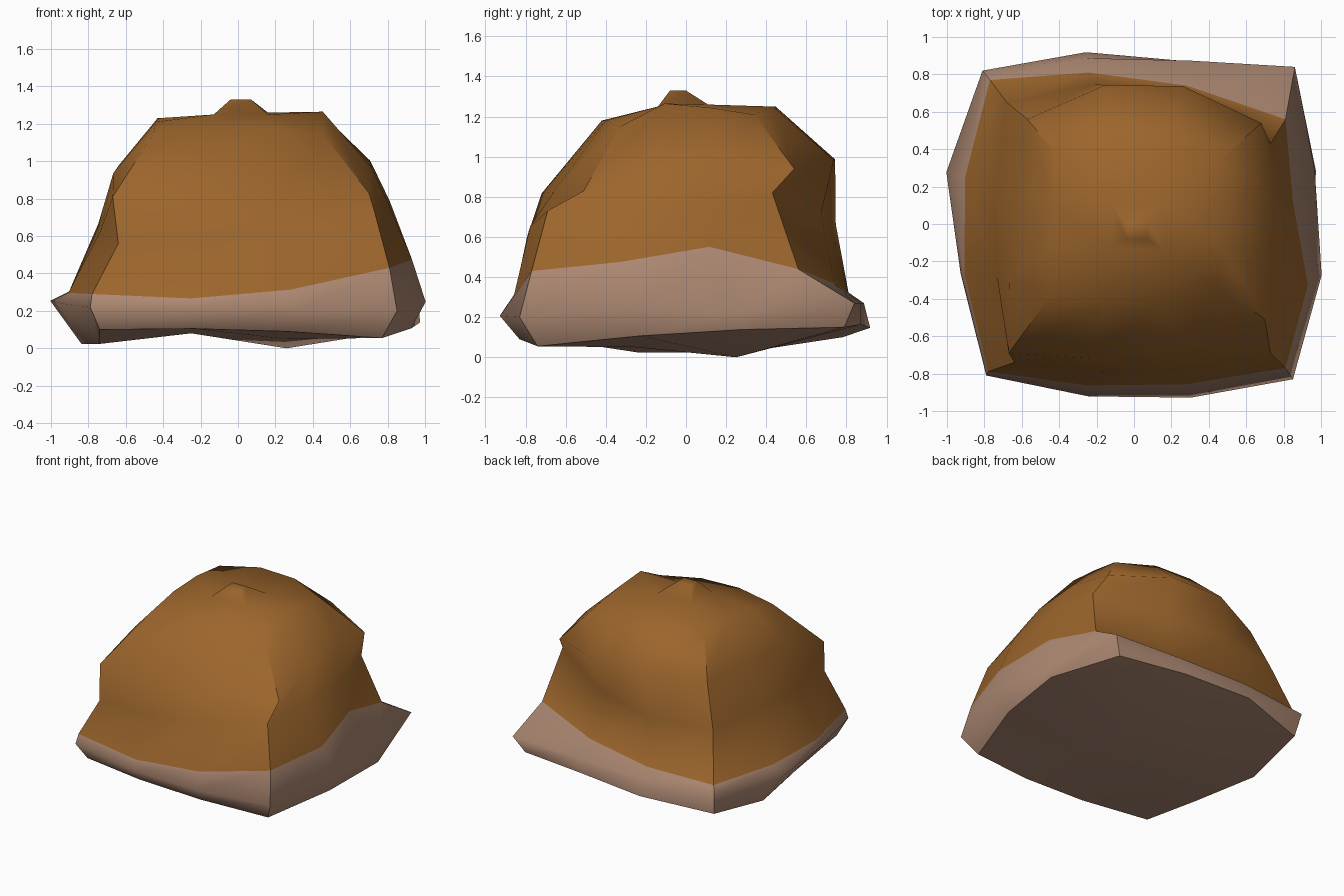
import bpy, bmesh, math
from mathutils import Vector

if "Cube" in bpy.data.objects:
    bpy.data.objects.remove(bpy.data.objects["Cube"])


def material(name, color):
    m = bpy.data.materials.new(name)
    m.diffuse_color = (*color, 1)
    m.use_nodes = True
    m.node_tree.nodes["Principled BSDF"].inputs["Base Color"].default_value = m.diffuse_color
    return m


brown = material("brown", (0.33, 0.13, 0.025))
tan = material("tan", (0.42, 0.25, 0.17))
OUT = [Vector(v) for v in ((0, -1, 0), (1, 0, 0), (0, 1, 0), (-1, 0, 0))]


def ring(bm, corners, bulges):
    """Squarish 12-point ring: each side gets two points pushed out and lifted.
    Bulge = out, lift, then optional unevenness of each between the two points."""
    verts = []
    for i in range(4):
        a, b = Vector(corners[i]), Vector(corners[(i + 1) % 4])
        out, lift, d_out, d_lift = (tuple(bulges[i]) + (0, 0))[:4]
        verts.append(bm.verts.new(a))
        for k, s in ((1, -1), (2, 1)):
            push = OUT[i] * (out + s * d_out) + Vector((0, 0, lift + s * d_lift))
            verts.append(bm.verts.new(a.lerp(b, k / 3) + push))
    return verts


def cap(bm, outer, points, mat):
    """Join a 12-point ring to an inner square of four points."""
    inner = [bm.verts.new(p) for p in points]
    for c in range(4):
        o = [outer[(3 * c + k) % 12] for k in (-1, 0, 1, 2)]
        for quad in ((o[1], o[2], inner[c], o[0]),
                     (o[2], o[3], inner[(c + 1) % 4], inner[c])):
            bm.faces.new(quad).material_index = mat
    return inner


# Corners run front left, front right, back right, back left;
# bulges run front, right, back, left
base = ([(-.74, -.74, .10), (.77, -.74, .055), (.79, .79, .15), (-.78, .78, .10)],
        [(.09, .02), (.17, .02, .02), (.11, .03, .025), (.03, -.077, -.04)])
rim = ([(-.79, -.81, .22), (.85, -.83, .20), (.86, .84, .27), (-.81, .82, .27)],
       [(.105, 0), (.13, 0, -.02, -.025), (.05, 0, .01), (.165, 0, -.035)])
band = ([(-.78, -.79, .29), (.81, -.77, .43), (.81, .56, .44), (-.77, .77, .31)],
        [(.08, -.07), (.08, .078, -.04, .036), (.11, -.03), (.13, 0)])
waist = ([(-.64, -.74, .56), (.73, -.69, .73), (.73, .43, .82), (-.68, .65, .66)],
         [(.07, -.02), (.08, 0), (.17, -.05), (.08, .04)])
shoulder = ([(-.67, -.69, .81), (.70, -.51, .83), (.68, .54, .94), (-.57, .56, .95)],
            [(.09, 0), (.02, .10), (.19, .04), (.03, .08)])
brow = ([(-.45, -.39, 1.15), (.45, -.33, 1.15), (.46, .34, 1.21), (-.42, .38, 1.21)],
        [(.05, .03), (0, .075, 0, -.02), (.08, .04), (0, .04)])

# Mound: lofted rings
bm = bmesh.new()
rings = [ring(bm, *r) for r in (base, rim, band, waist, shoulder, brow)]
for level, (lo, hi) in enumerate(zip(rings, rings[1:])):
    for i in range(12):
        j = (i + 1) % 12
        f = bm.faces.new((lo[i], lo[j], hi[j], hi[i]))
        f.material_index = 0 if level < 2 else 1
        # creased corners and base edge
        bm.edges.get((lo[i], hi[i])).smooth = i % 3 != 0
        if level == 0:
            bm.edges.get((lo[i], lo[j])).smooth = False

# Dented underside
bm.faces.new(cap(bm, rings[0], [(-.25, -.25, .08), (.25, -.25, .05),
                                (.26, .25, 0), (-.25, .25, .08)], 0))

# Crown running up to a small square knob
foot = cap(bm, rings[-1], [(-.13, -.13, 1.25), (.16, -.14, 1.25),
                           (.16, .11, 1.26), (-.12, .11, 1.25)], 1)
tip = [bm.verts.new(p) for p in ((-.04, -.08, 1.33), (.07, -.08, 1.33),
                                 (.07, 0, 1.33), (-.04, 0, 1.33))]
for i in range(4):
    j = (i + 1) % 4
    bm.faces.new((foot[i], foot[j], tip[j], tip[i])).material_index = 1
bm.faces.new(tip).material_index = 1

bmesh.ops.recalc_face_normals(bm, faces=bm.faces)
for f in bm.faces:
    f.smooth = True
mesh = bpy.data.meshes.new("mound")
bm.to_mesh(mesh)
bm.free()
mesh.materials.append(tan)
mesh.materials.append(brown)
mound = bpy.data.objects.new("mound", mesh)
bpy.context.collection.objects.link(mound)
